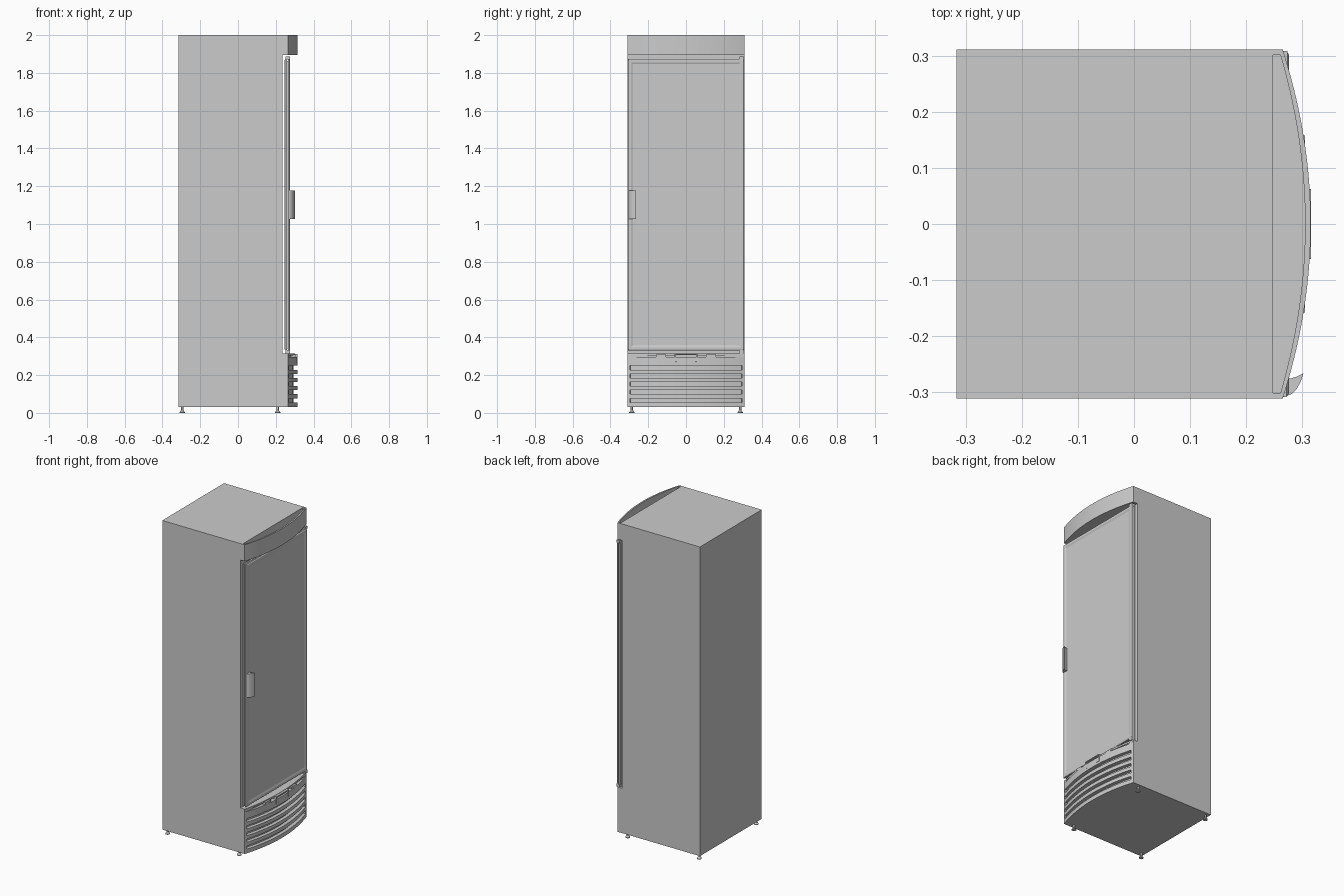
import bpy, bmesh, math

if "Cube" in bpy.data.objects:
    bpy.data.objects.remove(bpy.data.objects["Cube"])

W = 0.311          # half width
BACK = -0.316
SEGS = 32


def finish(bm, name, smooth=False):
    bmesh.ops.recalc_face_normals(bm, faces=bm.faces)
    me = bpy.data.meshes.new(name)
    bm.to_mesh(me)
    bm.free()
    ob = bpy.data.objects.new(name, me)
    bpy.context.collection.objects.link(ob)
    if smooth:
        bpy.ops.object.select_all(action='DESELECT')
        ob.select_set(True)
        bpy.context.view_layer.objects.active = ob
        bpy.ops.object.shade_smooth_by_angle(angle=math.radians(30))
    return ob


def loft(name, loops, smooth=False):
    """Skin closed loops of equal length and cap both ends."""
    bm = bmesh.new()
    rings = [[bm.verts.new(p) for p in loop] for loop in loops]
    n = len(rings[0])
    for a, b in zip(rings, rings[1:]):
        for i in range(n):
            j = (i + 1) % n
            bm.faces.new((a[i], a[j], b[j], b[i]))
    bm.faces.new(rings[0])
    bm.faces.new(rings[-1])
    return finish(bm, name, smooth)


def box(name, x, y, z):
    return loft(name, [[(x[0], y[0], h), (x[1], y[0], h), (x[1], y[1], h), (x[0], y[1], h)] for h in z])


def bow(z, back=0.235, edge=0.265, bulge=0.05, w=W, groove=0.0):
    """Plan outline with a bowed front; groove sinks the front except at its ends."""
    g = w - 0.016
    ys = [-w, -g - 0.0005] + [-g + 2 * g * i / SEGS for i in range(SEGS + 1)] + [g + 0.0005, w]
    pts = [(back, w, z), (back, -w, z)]
    for y in ys:
        d = groove if abs(y) <= g + 1e-6 else 0
        pts.append((edge + bulge * (1 - (y / w) ** 2) - d, y, z))
    return pts


# Cabinet
profile = [(BACK, 0.03), (0.235, 0.03), (0.235, 2.0), (BACK, 2.0)]
loft("cabinet", [[(x, y, z) for x, z in profile] for y in (-W, W)])

# Bowed header with an open pocket in the top
header_inner = dict(back=0.248, edge=0.261, bulge=0.044, w=0.301)
loft("header", [bow(1.895), bow(2.0), bow(2.0, **header_inner), bow(1.91, **header_inner)], True)

# Bowed lower grille: solid ribs separated by grooves
ribs = [(0.03, 0.056), (0.077, 0.1), (0.12, 0.142), (0.163, 0.185), (0.205, 0.228), (0.25, 0.295)]
stack = []
for i, (lo, hi) in enumerate(ribs):
    if i:
        stack.append(bow(lo, groove=0.022))
    stack += [bow(lo), bow(hi)]
    if i < len(ribs) - 1:
        stack.append(bow(hi, groove=0.022))
loft("grille", stack, True)

# Ledge above the grille
loft("grille_ledge", [bow(0.295, bulge=0.022), bow(0.304, bulge=0.022),
                      bow(0.304, bulge=0.036), bow(0.315, bulge=0.036)], True)

# Latch frame with sunken centre, and clips either side
bm = bmesh.new()
a = [bm.verts.new((0.322 - 0.007, y, z)) for y, z in ((-0.062, 0.265), (0.062, 0.265), (0.062, 0.313), (-0.062, 0.313))]
front = bm.faces.new(a)
ext = bmesh.ops.extrude_face_region(bm, geom=[front])
for v in [g for g in ext["geom"] if isinstance(g, bmesh.types.BMVert)]:
    v.co.x = 0.285
bm.faces.ensure_lookup_table()
bmesh.ops.recalc_face_normals(bm, faces=bm.faces)
face = max(bm.faces, key=lambda f: f.calc_center_median().x)
bmesh.ops.inset_region(bm, faces=[face], thickness=0.008)
bmesh.ops.inset_region(bm, faces=[face], thickness=0.001, depth=-0.012)
finish(bm, "grille_latch")
for s in (-1, 1):
    box("grille_clip", (0.27, 0.305), sorted((s * 0.105, s * 0.158)), (0.295, 0.309))


# Door: inner liner, narrow core, outer frame with recessed panel
def ring(x, inset):
    y, lo, hi = 0.308 - inset, 0.33 + inset, 1.874 - inset
    return [(x, -y, lo), (x, y, lo), (x, y, hi), (x, -y, hi)]


loft("door", [ring(x, i) for x, i in (
    (0.247, 0.006), (0.249, 0.002), (0.259, 0.002), (0.259, 0.010), (0.264, 0.010),
    (0.264, 0.0), (0.272, 0.0), (0.276, 0.006), (0.276, 0.018), (0.272, 0.028))])

# Door hinges
for name, z in (("upper_hinge", (1.87, 1.887)), ("lower_hinge", (0.314, 0.333))):
    box(name, (0.252, 0.274), (0.283, 0.308), z)

# Handle with a curved grip
grip = [(0.27, -0.307), (0.281, -0.303), (0.290, -0.294), (0.297, -0.281), (0.302, -0.266),
        (0.290, -0.272), (0.280, -0.275), (0.270, -0.275)]
loft("door_handle", [[(x, y, z) for x, y in grip] for z in (1.027, 1.178)], True)

# Levelling feet
for x in (-0.295, 0.21):
    for y in (-0.287, 0.287):
        loft("foot", [[(x + r * math.cos(t * math.pi / 8), y + r * math.sin(t * math.pi / 8), z)
                       for t in range(16)]
                      for r, z in ((0.014, 0), (0.014, 0.004), (0.006, 0.014), (0.006, 0.031))], True)
